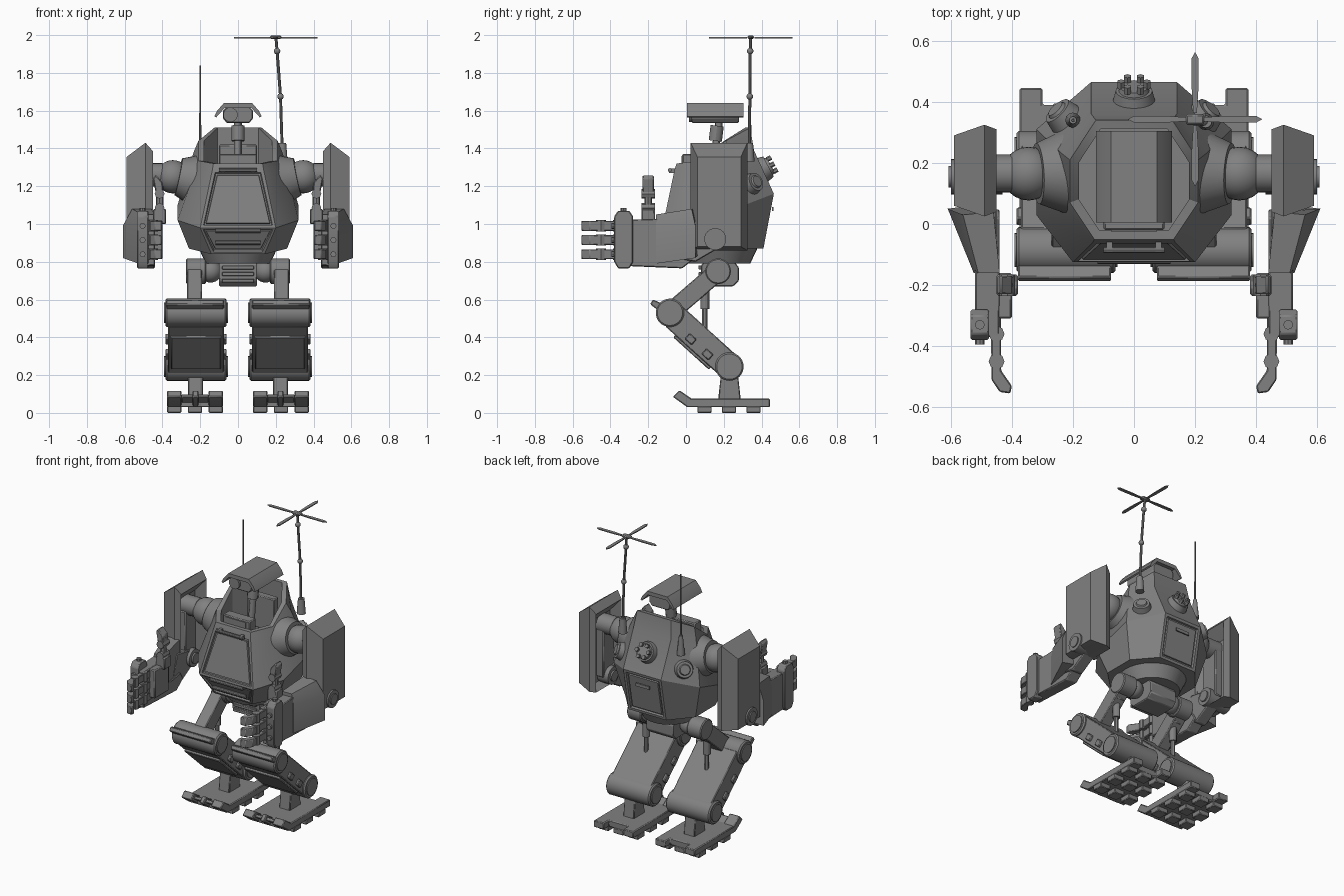
import bpy, bmesh, math
from mathutils import Vector, Matrix

if "Cube" in bpy.data.objects:
    bpy.data.objects.remove(bpy.data.objects["Cube"])

grey = bpy.data.materials.new("machine grey")
grey.use_nodes = True
COLOUR = (0.22, 0.22, 0.22, 1)
grey.diffuse_color = COLOUR
grey.node_tree.nodes["Principled BSDF"].inputs["Base Color"].default_value = COLOUR
parts = []


def finish(name, bm, mirror=False, bevel=0):
    bmesh.ops.recalc_face_normals(bm, faces=bm.faces)
    mesh = bpy.data.meshes.new(name)
    bm.to_mesh(mesh)
    bm.free()
    mesh.materials.append(grey)
    ob = bpy.data.objects.new(name, mesh)
    bpy.context.collection.objects.link(ob)
    if bevel:
        mod = ob.modifiers.new("bevel", 'BEVEL')
        mod.width, mod.segments, mod.limit_method = bevel, 1, 'ANGLE'
    if mirror:
        ob.modifiers.new("mirror", 'MIRROR')
    parts.append(ob)
    return ob


def box(name, x, y, z, mirror=False, bevel=0.006):
    """Box from its extent along each axis."""
    bm = bmesh.new()
    bmesh.ops.create_cube(bm, size=1)
    for v in bm.verts:
        v.co = [r[0] if c < 0 else r[1] for c, r in zip(v.co, (x, y, z))]
    return finish(name, bm, mirror, bevel)


def prism(name, pts, axis, a, b, mirror=False, bevel=0.005):
    """Outline in the two other axes, extruded along one axis."""
    def place(p, t):
        return {'x': (t, p[0], p[1]), 'y': (p[0], t, p[1]), 'z': (p[0], p[1], t)}[axis]
    bm = bmesh.new()
    face = bm.faces.new([bm.verts.new(place(p, a)) for p in pts])
    new = bmesh.ops.extrude_face_region(bm, geom=[face])["geom"]
    shift = Vector(place((0, 0), b - a))
    bmesh.ops.translate(bm, vec=shift, verts=[g for g in new if isinstance(g, bmesh.types.BMVert)])
    return finish(name, bm, mirror, bevel)


def rod(name, p, q, r, r2=None, mirror=False, sides=24, bevel=0):
    """Cylinder or cone between two points."""
    p, q = Vector(p), Vector(q)
    bm = bmesh.new()
    turn = (q - p).to_track_quat('Z', 'Y').to_matrix().to_4x4()
    bmesh.ops.create_cone(bm, cap_ends=True, segments=sides, radius1=r,
                          radius2=r if r2 is None else r2, depth=(q - p).length,
                          matrix=Matrix.Translation((p + q) / 2) @ turn)
    return finish(name, bm, mirror, bevel)


def ball(name, c, r, mirror=False):
    bm = bmesh.new()
    bmesh.ops.create_uvsphere(bm, u_segments=24, v_segments=14, radius=r, matrix=Matrix.Translation(c))
    return finish(name, bm, mirror)


def loft(name, rings, mirror=False, recess=None):
    """Skin between equal rings; recess = list of (ring, side, border, depth) panels."""
    bm = bmesh.new()
    rows = [[bm.verts.new(p) for p in ring] for ring in rings]
    n, faces = len(rows[0]), {}
    for i in range(len(rows) - 1):
        for j in range(n):
            k = (j + 1) % n
            faces[i, j] = bm.faces.new((rows[i][j], rows[i][k], rows[i + 1][k], rows[i + 1][j]))
    bm.faces.new(rows[0])
    bm.faces.new(rows[-1])
    bmesh.ops.recalc_face_normals(bm, faces=bm.faces)
    for i, j, border, depth in recess or []:
        bmesh.ops.inset_region(bm, faces=[faces[i, j]], thickness=border)
        bmesh.ops.inset_region(bm, faces=[faces[i, j]], thickness=0.006, depth=-depth)
        bmesh.ops.inset_region(bm, faces=[faces[i, j]], thickness=0.01)
        bmesh.ops.inset_region(bm, faces=[faces[i, j]], thickness=0.004, depth=depth * 0.7)
    return finish(name, bm, mirror)


def octagon(*half):
    """Four points on the left side, front to back, completed on the right."""
    return list(half) + [(-x, y, z) for x, y, z in reversed(half)]


def rect(x, y0, y1, z0, z1):
    return [(x, y0, z0), (x, y1, z0), (x, y1, z1), (x, y0, z1)]


# Faceted torso with an open cockpit
rim = octagon((.13, -.05, 1.32), (.21, .07, 1.335), (.21, .21, 1.44), (.125, .34, 1.51))
inner = [(x * .86, .15 + (y - .15) * .86, z) for x, y, z in rim]
floor = [(x, y, 1.2) for x, y, z in inner]
loft("torso", [
    octagon((.14, -.05, .84), (.26, .06, .87), (.26, .27, .87), (.14, .41, .87)),
    octagon((.2, -.125, .98), (.32, .03, 1.02), (.32, .31, 1.1), (.14, .465, 1.16)),
    octagon((.135, -.06, 1.29), (.22, .06, 1.3), (.235, .23, 1.38), (.14, .36, 1.39)),
    rim, inner, floor], recess=[(1, 7, .022, .012), (0, 3, .025, .012), (0, 7, .018, .01)])
box("dashboard", (-.1, .1), (-.02, .05), (1.25, 1.37))
box("instrument_screen", (-.075, .075), (-.025, -.018), (1.315, 1.36), bevel=0)
box("seat_back", (-.1, .1), (.24, .29), (1.2, 1.42))
rod("hatch_bar", (-.1, -.085, 1.285), (.1, -.085, 1.285), .011, sides=10)
box("hatch_bar_mount", (.07, .09), (-.09, -.05), (1.27, 1.295), True, 0)
for z, y in ((.965, -.12), (.9, -.09)):
    rod("front_grip", (-.12, y, z), (.12, y, z), .012, sides=10)
box("hatch_latch", (-.05, .05), (.455, .463), (1.07, 1.09), bevel=0)
rod("waist_turntable", (0, .17, .79), (0, .17, .875), .17, .21, sides=32)

# Rear vent and side ports
back = Vector((0, .85, .45)).normalized()
c = Vector((0, .41, 1.29))
rod("vent_base", c - back * .03, c + back * .03, .075, .06)
rod("vent_cap", c + back * .03, c + back * .045, .05, .045)
for i in range(6):
    a = i * math.pi / 3
    e = c + back * .04 + (Vector((1, 0, 0)) * math.cos(a) + back.cross((1, 0, 0)) * math.sin(a)) * .042
    rod("vent_tooth", e, e + back * .025, .013, sides=6)
side = Vector((.65, .65, .35)).normalized()
c = Vector((.235, .355, 1.215))
rod("side_port", c - side * .02, c + side * .025, .06, .05, True)
rod("side_port_cap", c + side * .025, c + side * .035, .035, .03, True)

# Camera head
prism("camera_hood", [(-.125, 1.57), (-.11, 1.6), (-.075, 1.64), (.075, 1.64), (.11, 1.6), (.125, 1.57),
                      (.115, 1.565), (.07, 1.615), (-.07, 1.615), (-.115, 1.565)], 'y', .005, .305, bevel=0)
prism("camera_body", [(-.08, 1.56), (-.06, 1.535), (.06, 1.535), (.08, 1.56), (.08, 1.6), (.06, 1.62),
                      (-.06, 1.62), (-.08, 1.6)], 'y', .03, .28)
rod("camera_lens", (-.04, .015, 1.578), (-.04, .04, 1.578), .038)
rod("camera_neck", (0, .13, 1.2), (0, .175, 1.54), .02, sides=12)
rod("neck_collar", (0, .155, 1.44), (0, .165, 1.52), .035, sides=12)

# Antenna and rotor mast
rod("whip_antenna", (-.2, .34, 1.4), (-.2, .34, 1.84), .006, .004, sides=8)
rod("antenna_base", (-.2, .34, 1.3), (-.2, .34, 1.43), .025, .012, sides=12)
mast = [(.235, .335, 1.36), (.225, .338, 1.675), (.207, .34, 1.915), (.2, .343, 1.995)]
for p, q in zip(mast, mast[1:]):
    rod("mast_section", p, q, .008, sides=10)
    ball("mast_joint", p, .017)
ball("mast_joint", mast[2], .015)
rod("mast_base", (.235, .335, 1.33), (.235, .335, 1.43), .028, .02, sides=12)
box("rotor_hub", (.17, .23), (.325, .36), (1.98, 1.998))
for dx, dy in ((1, 0), (-1, 0), (0, 1), (0, -1)):
    def at(r, w):
        return (.2 + dx * r - dy * w, .343 + dy * r + dx * w)
    prism("rotor_blade", [at(.02, -.006), at(.1, -.011), at(.2, -.011), at(.22, 0), at(.2, .011),
                          at(.1, .011), at(.02, .006)], 'z', 1.983, 1.989, bevel=0)

# Shoulders, shields and upper arms
rod("shoulder_socket", (.22, .17, 1.23), (.315, .165, 1.25), .14, .1, True, 32)
ball("shoulder_ball", (.345, .165, 1.25), .088, True)
rod("shoulder_axle", (.4, .165, 1.26), (.53, .165, 1.26), .062, mirror=True)
loft("arm_shield", [rect(.59, .06, .29, .88, 1.355), rect(.49, .025, .325, .86, 1.43),
                    rect(.45, .04, .31, .86, 1.385), rect(.51, .08, .27, .88, 1.31)], True)
box("upper_arm", (.46, .53), (.1, .22), (.92, 1.24), True)
rod("elbow_joint", (.43, .155, .92), (.6, .155, .92), .058, mirror=True)
rod("elbow_cap", (.42, .155, .92), (.607, .155, .92), .035, mirror=True)
prism("elbow_link", [(.17, .87), (.17, .97), (0, 1.0), (-.06, .82), (.05, .8)], 'x', .45, .53, True)

# Forearms and hands
loft("forearm_cuff", [
    [(.46, .07, .84), (.61, .05, .82), (.61, .05, .99), (.56, .03, 1.08), (.46, .04, 1.08)],
    [(.44, -.16, .79), (.525, -.16, .79), (.525, -.16, .98), (.51, -.16, 1.05), (.44, -.16, 1.05)]], True)
prism("forearm", [(-.37, .78), (-.02, .765), (.05, .82), (.02, .87), (-.1, .85), (-.1, 1.03), (-.37, 1.02)],
      'x', .44, .52, True)
prism("hand_guard", [(-.38, .8), (-.36, .765), (-.3, .765), (-.28, .8), (-.28, 1.04), (-.3, 1.07),
                     (-.36, 1.07), (-.38, 1.04)], 'x', .475, .535, True)
box("palm", (.4, .48), (-.31, -.16), (.83, 1.02), True)
for z in (.99, .915, .84):
    prism("finger", [(.47, -.28), (.435, -.28), (.435, -.48), (.4, -.53), (.405, -.555), (.44, -.55),
                     (.467, -.51), (.467, -.45)], 'z', z - .026, z + .026, True, .004)
    for y in (-.36, -.45):
        rod("finger_joint", (.45, y, z - .03), (.45, y, z + .03), .026, mirror=True, sides=8)
    rod("knuckle_bolt", (.505, -.37, z), (.505, -.395, z), .016, mirror=True, sides=8)
rod("guard_bolt", (.505, -.33, 1.06), (.505, -.33, 1.085), .016, mirror=True, sides=8)
box("thumb_base", (.38, .45), (-.235, -.165), (1.0, 1.08), True)
rod("thumb_link", (.415, -.2, 1.06), (.415, -.2, 1.2), .02, mirror=True, sides=8)
prism("thumb_tip", [(.395, 1.16), (.435, 1.16), (.45, 1.24), (.435, 1.26), (.4, 1.22)], 'y', -.23, -.17, True)
for z in (1.085, 1.16):
    rod("thumb_joint", (.415, -.235, z), (.415, -.165, z), .026, mirror=True, sides=8)

# Pelvis and hips
prism("pelvis", [(.08, .7), (.11, .67), (.25, .67), (.28, .7), (.28, .77), (.25, .81), (.1, .81), (.08, .78)],
      'x', -.1, .1)
for z in (.7, .735, .77):
    box("pelvis_rib", (-.085, .085), (.065, .09), (z - .01, z + .01), bevel=.003)
ball("hip_ball", (.145, .17, .75), .06, True)
rod("hip_axle", (.17, .17, .75), (.275, .17, .75), .068, mirror=True, bevel=.006)

# Legs
LEG, MID = (.06, .385), .225
hip, knee, ankle = Vector((.17, .75)), Vector((-.085, .53)), Vector((.23, .245))


def beam(name, a, b, front, rear, x, mirror=True):
    """Bar from one joint to another, offset to either side."""
    d = (b - a).normalized()
    s = Vector((d.y, -d.x))
    return prism(name, [a + s * front, b + s * front, b - s * rear, a - s * rear], 'x', *x, mirror)


beam("thigh", hip, knee, .05, .05, (.19, .27))
rod("knee_drum", (LEG[0], *knee), (LEG[1], *knee), .075, mirror=True, sides=32, bevel=.008)
rod("ankle_drum", (LEG[0], *ankle), (LEG[1], *ankle), .075, mirror=True, sides=32, bevel=.008)
for c in (knee, ankle):
    rod("drum_cap", (LEG[0] - .006, *c), (LEG[1] + .006, *c), .055, mirror=True)
prism("knee_plate", [(-.19, .575), (-.175, .6), (-.07, .555), (-.09, .5)], 'x', .075, .38, True)
way = (ankle - knee).normalized()
beam("shin", knee + way * .03, ankle - way * .02, .07, .07, (.075, .37))
beam("shin_guard", knee + way * .1, ankle - way * .07, .085, 0, (.09, .355))
for t in (.15, .27):
    c = knee + way * t
    beam("shin_clamp", c, c + way * .05, .05, -.01, (.06, .385))
rod("piston_sleeve", (MID, .1, .7), (MID, .1, .55), .024, mirror=True, sides=12)
rod("piston_rod", (MID, .1, .6), (MID, .1, .36), .014, mirror=True, sides=12)
box("piston_mount", (.195, .255), (.07, .15), (.66, .73), True)

# Feet
prism("ankle_post", [(.17, .07), (.29, .07), (.27, .25), (.19, .25)], 'x', .185, .265, True)
prism("foot_plate", [(.08, .0), (.375, .0), (.375, .445), (.3, .445), (.3, .39), (.155, .39),
                     (.155, .445), (.08, .445)], 'z', .03, .075, True)
TOE = [(.03, .03), (.03, .075), (-.035, .12), (-.07, .085), (0, .035)]
for x in (.08, .3):
    prism("toe", TOE, 'x', x, x + .075, True)
prism("toe_bridge", [(.03, .035), (.03, .07), (-.03, .1), (-.045, .085)], 'x', .155, .3, True)
prism("middle_toe", TOE, 'x', .21, .24, True)
for x in (.08, .19, .3):
    for y in (.06, .19, .32):
        box("sole_tread", (x, x + .075), (y, y + .075), (0, .035), True, .004)

# Smooth round surfaces, keep edges sharp
bpy.ops.object.select_all(action='DESELECT')
for ob in parts:
    ob.select_set(True)
bpy.context.view_layer.objects.active = parts[0]
bpy.ops.object.shade_smooth_by_angle(angle=math.radians(30))
